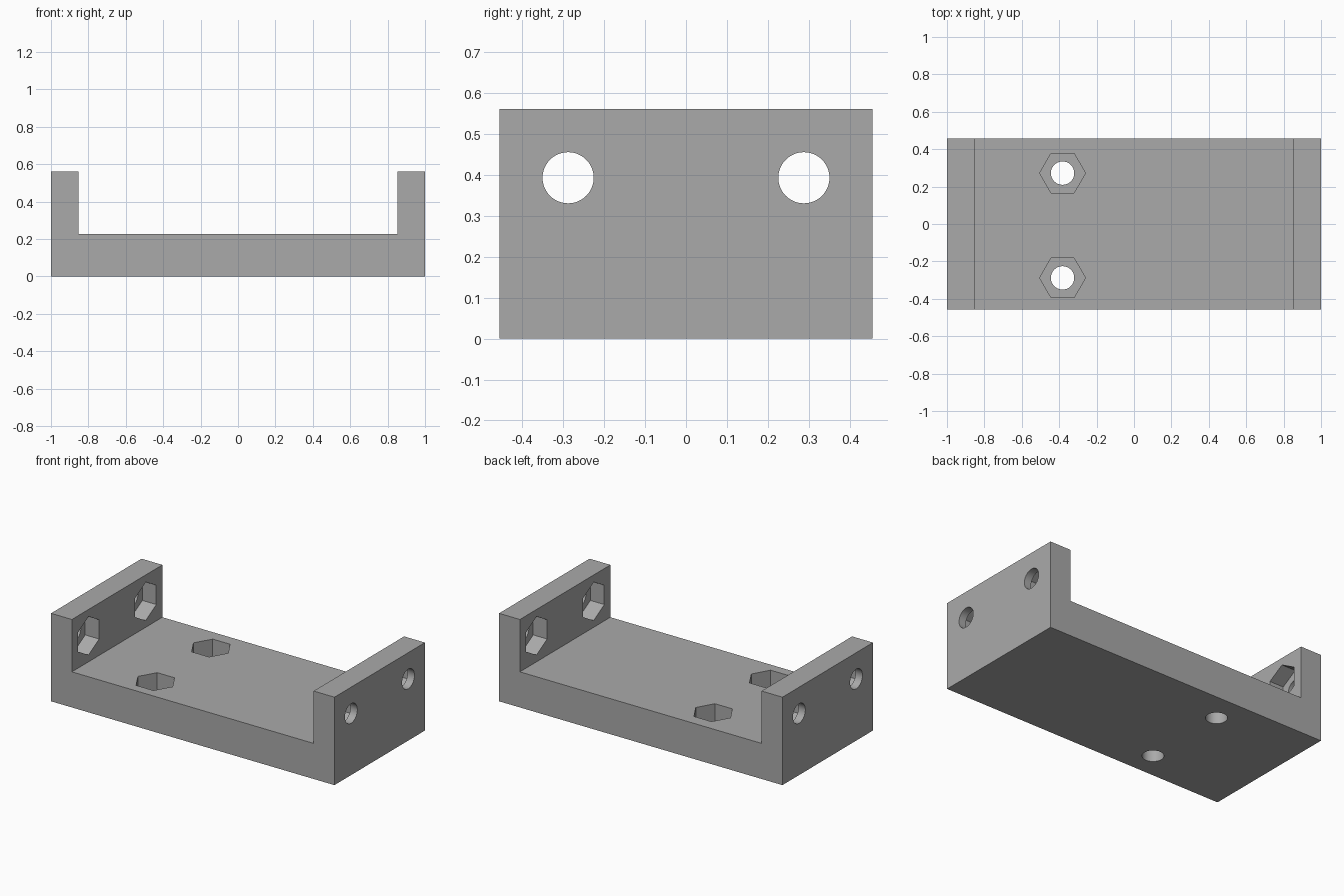
import bpy
import bmesh
from math import pi
from mathutils import Matrix, Vector

cube = bpy.data.objects.get("Cube")
if cube:
    bpy.data.objects.remove(cube, do_unlink=True)

WIDTH, DEPTH, HEIGHT = 2.0, 0.912, 0.561
WALL, FLOOR = 0.147, 0.227
HOLE_R, NUT_R = 0.0625, 0.1225
NUT_DEPTH, FLOOR_NUT_DEPTH = 0.098, 0.11

grey = bpy.data.materials.new("plain grey")
grey.use_nodes = True
colour = (0.4, 0.4, 0.4, 1)
grey.diffuse_color = colour
grey.node_tree.nodes["Principled BSDF"].inputs["Base Color"].default_value = colour


def mesh_object(name, bm):
    bmesh.ops.recalc_face_normals(bm, faces=bm.faces)
    mesh = bpy.data.meshes.new(name)
    bm.to_mesh(mesh)
    bm.free()
    mesh.materials.append(grey)
    obj = bpy.data.objects.new(name, mesh)
    bpy.context.collection.objects.link(obj)
    return obj


def cut(target, sides, radius, start, end, turn):
    """Subtract a prism that runs from start to end."""
    start, end = Vector(start), Vector(end)
    axis = end - start
    place = (Matrix.Translation((start + end) / 2)
             @ axis.to_track_quat("Z", "Y").to_matrix().to_4x4()
             @ Matrix.Rotation(turn, 4, "Z"))
    bm = bmesh.new()
    bmesh.ops.create_cone(bm, cap_ends=True, segments=sides, radius1=radius,
                          radius2=radius, depth=axis.length, matrix=place)
    cutter = mesh_object("cutter", bm)
    cutter.hide_render = True
    mod = target.modifiers.new("cut", "BOOLEAN")
    mod.operation = "DIFFERENCE"
    mod.solver = "EXACT"
    mod.object = cutter
    bpy.context.view_layer.objects.active = target
    bpy.ops.object.modifier_apply(modifier=mod.name)
    bpy.data.objects.remove(cutter, do_unlink=True)


# U-shaped bracket body, extruded from its front profile
x, inner = WIDTH / 2, WIDTH / 2 - WALL
profile = [(-x, 0), (x, 0), (x, HEIGHT), (inner, HEIGHT), (inner, FLOOR),
           (-inner, FLOOR), (-inner, HEIGHT), (-x, HEIGHT)]
bm = bmesh.new()
face = bm.faces.new([bm.verts.new((px, -DEPTH / 2, pz)) for px, pz in profile])
extruded = bmesh.ops.extrude_face_region(bm, geom=[face])
verts = [v for v in extruded["geom"] if isinstance(v, bmesh.types.BMVert)]
bmesh.ops.translate(bm, verts=verts, vec=(0, DEPTH, 0))
bracket = mesh_object("mounting_bracket", bm)

# Bolt holes and hexagonal nut pockets in both end walls
for side in (-1, 1):
    for y in (-0.288, 0.288):
        z = 0.393
        mouth = side * (inner - 0.05)
        cut(bracket, 48, HOLE_R, (mouth, y, z), (side * (x + 0.05), y, z), 0)
        # points of the hexagon face up and down
        seat = side * (inner + NUT_DEPTH)
        quat = Vector((seat - mouth, 0, 0)).to_track_quat("Z", "Y")
        up = quat.inverted() @ Vector((0, 0, 1))
        turn = Vector((0, 1)).angle_signed(up.xy) * -1
        cut(bracket, 6, NUT_R, (mouth, y, z), (seat, y, z), turn)

# Bolt holes and nut pockets in the floor, points along x
for y in (-0.288, 0.272):
    cut(bracket, 48, HOLE_R, (-0.382, y, -0.05), (-0.382, y, FLOOR + 0.05), 0)
    cut(bracket, 6, NUT_R, (-0.382, y, FLOOR - FLOOR_NUT_DEPTH),
        (-0.382, y, FLOOR + 0.05), pi / 2)

bpy.ops.object.select_all(action="DESELECT")
bracket.select_set(True)
bpy.context.view_layer.objects.active = bracket
bpy.ops.object.shade_smooth_by_angle(angle=pi / 6)
